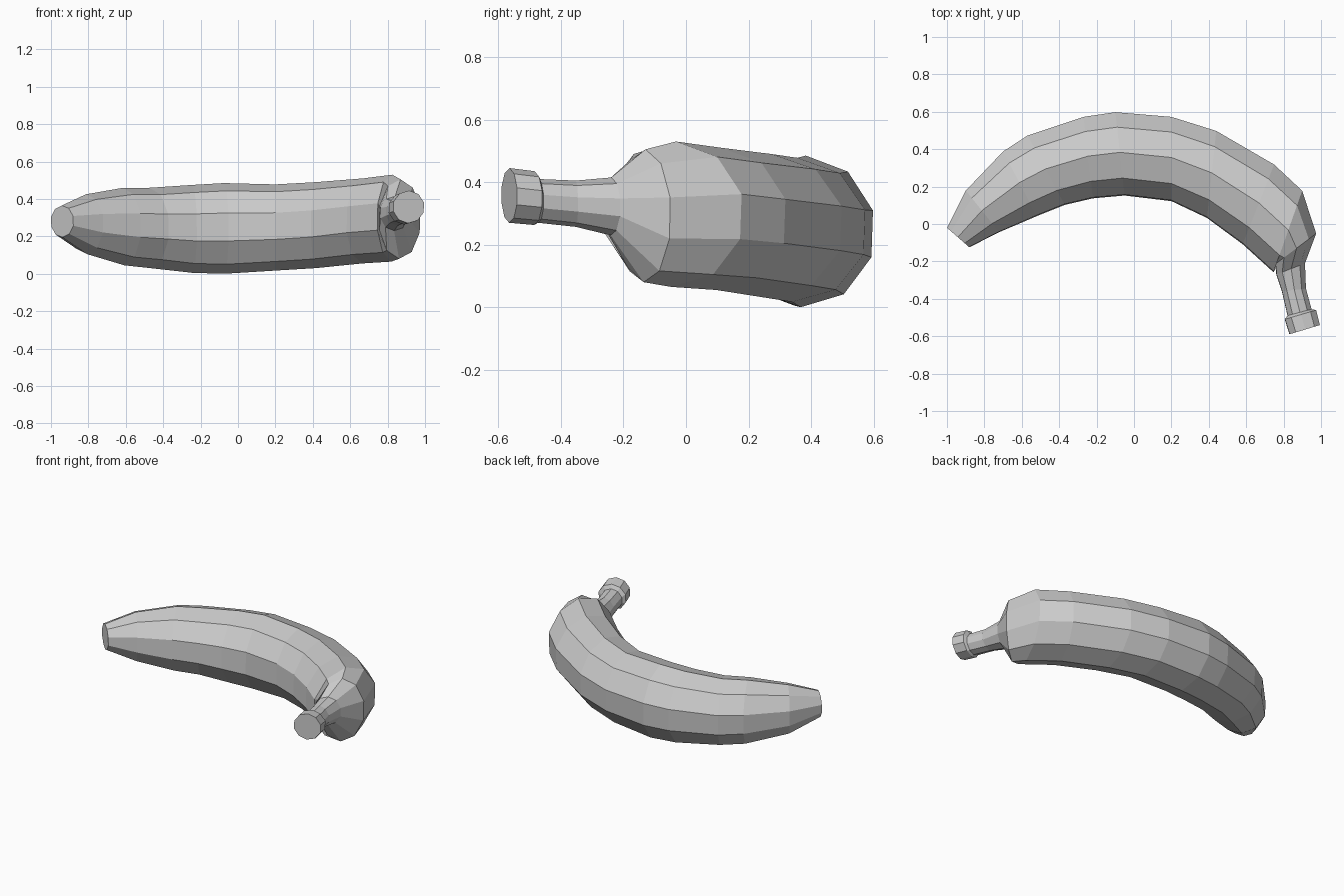
import bpy, bmesh, math
from mathutils import Vector

SIDES = 10
PHASE = math.radians(16)

# Cross-sections: outer x, outer y, inner x, inner y, z low, z high
BODY = [
    (-1.00, -0.02, -0.88, -0.125, 0.20, 0.37),
    (-0.90, 0.18, -0.72, -0.045, 0.11, 0.43),
    (-0.70, 0.39, -0.52, 0.04, 0.05, 0.465),
    (-0.57, 0.475, -0.37, 0.10, 0.035, 0.465),
    (-0.27, 0.575, -0.22, 0.135, 0.01, 0.48),
    (-0.10, 0.60, -0.05, 0.15, 0.005, 0.49),
    (0.20, 0.575, 0.20, 0.12, 0.022, 0.483),
    (0.44, 0.50, 0.39, 0.03, 0.035, 0.495),
    (0.75, 0.32, 0.58, -0.11, 0.06, 0.515),
    (0.90, 0.18, 0.745, -0.26, 0.07, 0.535),
    (0.975, -0.05, 0.755, -0.215, 0.085, 0.51),
    (0.915, -0.21, 0.76, -0.27, 0.235, 0.42),
]
STEM = [
    (0.92, -0.345, 0.79, -0.36, 0.262, 0.41),
    (0.95, -0.455, 0.82, -0.49, 0.275, 0.415),
    (0.975, -0.46, 0.805, -0.51, 0.268, 0.44),
    (0.995, -0.54, 0.83, -0.59, 0.275, 0.45),
]


def ring(bm, section):
    ox, oy, ix, iy, low, high = section
    outer, inner = Vector((ox, oy, 0)), Vector((ix, iy, 0))
    centre = (outer + inner) / 2 + Vector((0, 0, (low + high) / 2))
    half = (outer - inner) / 2 * 1.03
    verts = []
    for i in range(SIDES):
        a = PHASE + 2 * math.pi * i / SIDES
        offset = half * math.cos(a) + Vector((0, 0, (high - low) / 2 * math.sin(a)))
        verts.append(bm.verts.new(centre + offset))
    return verts


# Banana: one faceted skin lofted from the tip to the stem end
bm = bmesh.new()
rings = [ring(bm, s) for s in BODY + STEM]
for a, b in zip(rings, rings[1:]):
    for i in range(SIDES):
        j = (i + 1) % SIDES
        bm.faces.new((a[i], a[j], b[j], b[i]))
bm.faces.new(rings[0])
bm.faces.new(rings[-1])
bmesh.ops.recalc_face_normals(bm, faces=bm.faces)

# Rest the lowest point on the ground
lowest = min(v.co.z for v in bm.verts)
bmesh.ops.translate(bm, verts=bm.verts, vec=(0, 0, -lowest))

mesh = bpy.data.meshes.new("banana")
bm.to_mesh(mesh)
bm.free()
banana = bpy.data.objects.new("banana", mesh)
bpy.context.collection.objects.link(banana)
